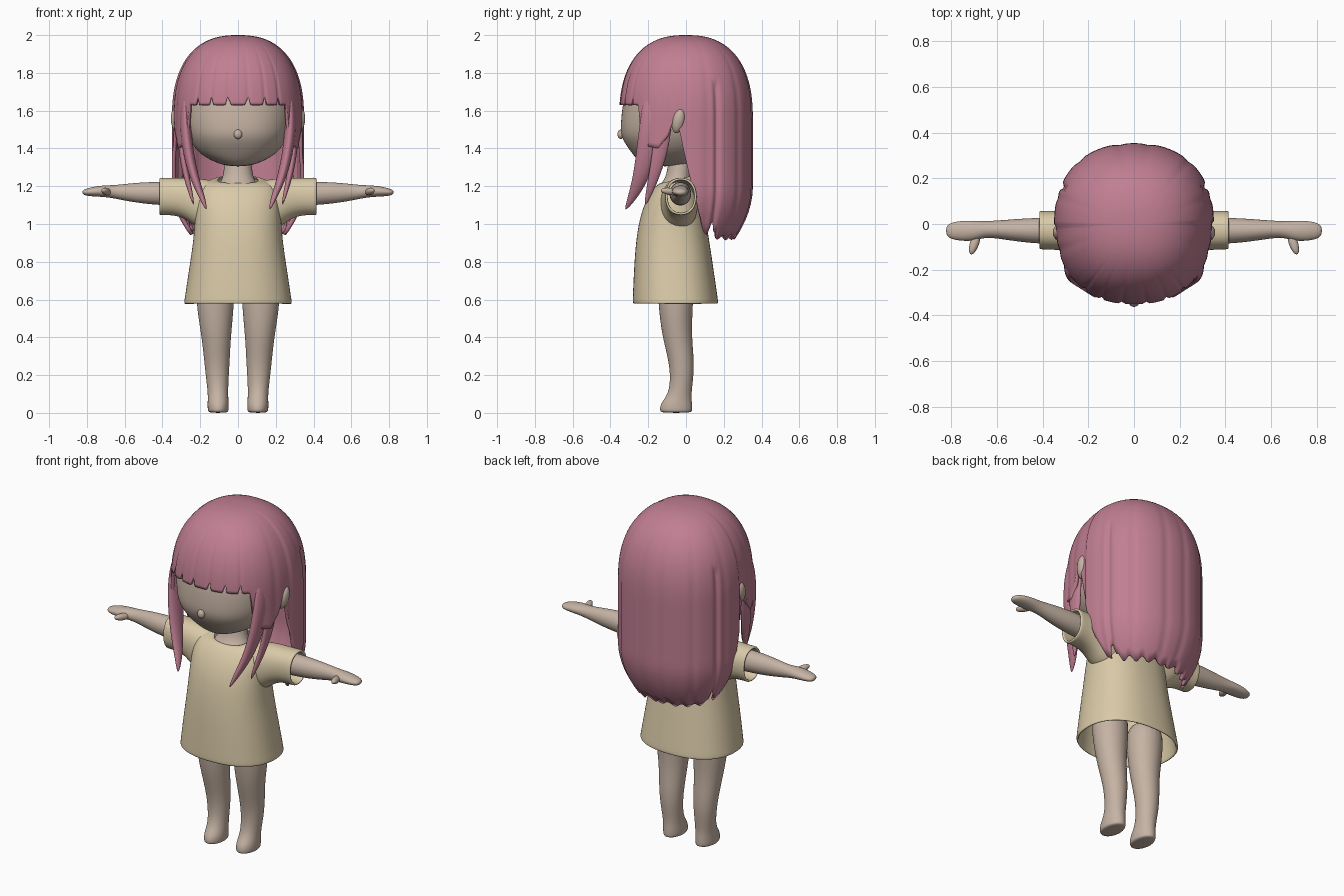
import bpy, bmesh, math
from mathutils import Matrix, Vector


def material(name, rgb):
    m = bpy.data.materials.new(name)
    m.diffuse_color = (*rgb, 1)
    return m


SKIN = material("skin", (0.56, 0.45, 0.37))
CLOTH = material("cream cloth", (0.70, 0.59, 0.39))
HAIR = material("pink hair", (0.53, 0.21, 0.29))


def finish(name, bm, mat, mirror=False, thick=0, subsurf=2):
    for f in bm.faces:
        f.smooth = True
    me = bpy.data.meshes.new(name)
    bm.to_mesh(me)
    bm.free()
    me.materials.append(mat)
    ob = bpy.data.objects.new(name, me)
    bpy.context.collection.objects.link(ob)
    if mirror:
        mod = ob.modifiers.new("mirror", 'MIRROR')
        mod.use_mirror_merge = False
    if thick:
        mod = ob.modifiers.new("thickness", 'SOLIDIFY')
        mod.thickness = thick
        mod.offset = -1
    if subsurf:
        mod = ob.modifiers.new("smooth", 'SUBSURF')
        mod.levels = mod.render_levels = subsurf
    return ob


def spow(v, e):
    return math.copysign(abs(v) ** e, v)


def loft(name, rings, mat, axis='z', n=24, power=2.0, caps=True, **kw):
    """Rings are (x, y, z, half width, half depth[, tilt]) along the z or x axis."""
    bm = bmesh.new()
    rows = []
    for x, y, z, a, b, *tilt in rings:
        row = []
        for k in range(n):
            t = 2 * math.pi * k / n
            u, v = a * spow(math.cos(t), 2 / power), b * spow(math.sin(t), 2 / power)
            if axis == 'z':
                p = (x + u, y + v, z + (tilt[0] * v if tilt else 0))
            else:
                p = (x, y + u, z + v)
            row.append(bm.verts.new(p))
        rows.append(row)
    for r, s in zip(rows, rows[1:]):
        for k in range(n):
            m = (k + 1) % n
            bm.faces.new((r[k], r[m], s[m], s[k]))
    if caps:
        bm.faces.new(rows[0][::-1])
        bm.faces.new(rows[-1])
    return finish(name, bm, mat, **kw)


def blob(name, loc, scale, mat, rot=(0, 0, 0), **kw):
    bm = bmesh.new()
    bmesh.ops.create_uvsphere(bm, u_segments=24, v_segments=16, radius=1)
    m = Matrix.LocRotScale(Vector(loc), None, None)
    for ang, ax in zip(rot, 'XYZ'):
        m = m @ Matrix.Rotation(math.radians(ang), 4, ax)
    bm.transform(m @ Matrix.Diagonal((*scale, 1)))
    return finish(name, bm, mat, subsurf=0, **kw)


def span(z, front, back, rx):
    return (0, (front + back) / 2, z, rx, (back - front) / 2)


# Head with tapered jaw and a small nose
loft("head", [span(1.305, -0.20, -0.02, 0.05), span(1.325, -0.245, 0.04, 0.12),
              span(1.37, -0.285, 0.10, 0.205), span(1.43, -0.328, 0.16, 0.25),
              span(1.48, -0.35, 0.2, 0.275), span(1.56, -0.346, 0.24, 0.295),
              span(1.66, -0.335, 0.26, 0.30), span(1.78, -0.29, 0.25, 0.27),
              span(1.90, -0.18, 0.16, 0.17)], SKIN, power=2.25)
blob("nose", (0, -0.345, 1.475), (0.022, 0.018, 0.025), SKIN)
loft("neck", [(0, -0.07, 1.16, 0.13, 0.10), (0, -0.055, 1.215, 0.10, 0.08),
              (0, -0.035, 1.25, 0.075, 0.065), (0, -0.03, 1.40, 0.07, 0.06)], SKIN)
blob("ear", (0.325, -0.04, 1.545), (0.03, 0.034, 0.066), SKIN, rot=(-12, 8, 0), mirror=True)

# Arms, hands and thumbs
loft("arm", [(0.20, -0.03, 1.155, 0.06, 0.065), (0.42, -0.03, 1.162, 0.06, 0.064),
             (0.55, -0.026, 1.166, 0.046, 0.053), (0.65, -0.022, 1.17, 0.034, 0.036),
             (0.70, -0.03, 1.174, 0.046, 0.032), (0.76, -0.03, 1.172, 0.045, 0.027),
             (0.805, -0.03, 1.168, 0.036, 0.019), (0.824, -0.03, 1.168, 0.018, 0.010)],
     SKIN, axis='x', n=16, mirror=True)
blob("thumb", (0.698, -0.082, 1.172), (0.02, 0.054, 0.019), SKIN, rot=(-8, 0, 18), mirror=True)

# Legs and feet
loft("leg", [(0.105, -0.052, 0.0, 0.05, 0.08), (0.105, -0.053, 0.012, 0.056, 0.087),
             (0.105, -0.052, 0.05, 0.057, 0.085), (0.106, -0.032, 0.10, 0.053, 0.06),
             (0.110, -0.020, 0.20, 0.062, 0.062), (0.112, -0.028, 0.30, 0.07, 0.07),
             (0.116, -0.050, 0.42, 0.08, 0.08), (0.121, -0.055, 0.58, 0.103, 0.093),
             (0.121, -0.055, 0.75, 0.10, 0.10)], SKIN, n=20, mirror=True)

# Loose dress body and short open sleeves
loft("dress", [span(0.578, -0.283, 0.172, 0.288), span(0.60, -0.283, 0.17, 0.284),
               span(0.75, -0.277, 0.148, 0.262), span(0.90, -0.267, 0.126, 0.238),
               span(1.03, -0.247, 0.104, 0.228), span(1.13, -0.212, 0.085, 0.225),
               span(1.195, -0.168, 0.068, 0.212), span(1.232, -0.138, 0.05, 0.16) + (0.15,),
               span(1.24, -0.125, 0.04, 0.105) + (0.28,)],
     CLOTH, n=32, power=2.3, caps=False, thick=0.014)
loft("sleeve", [(0.12, -0.04, 1.10, 0.10, 0.13), (0.21, -0.035, 1.105, 0.10, 0.138),
                (0.27, -0.03, 1.135, 0.092, 0.110), (0.34, -0.028, 1.146, 0.085, 0.099),
                (0.40, -0.027, 1.146, 0.085, 0.100), (0.416, -0.027, 1.146, 0.084, 0.100)],
     CLOTH, axis='x', power=2.2, caps=False, thick=0.014, mirror=True)

# Hair shell: a dome whose lower edge changes with the angle from the front
EDGE = [(0, 1.63), (47, 1.63), (51, 1.42), (68, 1.40), (76, 1.46), (81, 1.54), (86, 1.50),
        (92, 1.25), (99, 1.07), (106, 0.96), (111, 0.94), (115, 1.02), (118, 0.96),
        (126, 0.93), (145, 0.925), (180, 0.93)]


def edge_height(deg):
    for (a, za), (b, zb) in zip(EDGE, EDGE[1:]):
        if deg <= b:
            z = za + (zb - za) * (deg - a) / (b - a)
            break
    if deg < 46:   # notches between the fringe strands
        z += 0.05 * max(0, math.cos(math.radians((deg - 7) * 24))) ** 8
    elif deg > 120:   # ragged tips at the back
        z += 0.012 * math.sin(math.radians(deg * 22))
    return z


def hair_shell(cols=240, steps=44):
    bm = bmesh.new()
    top = bm.verts.new((0, 0, 2.0))
    rows = []
    for i in range(1, steps + 1):
        row = []
        for k in range(cols):
            t = 2 * math.pi * k / cols
            deg = math.degrees(min(t, 2 * math.pi - t))
            ze = edge_height(deg)
            z = 2.0 - (2.0 - ze) * (i / steps) ** 1.9
            f = 1.0
            if z > 1.55:
                f = (1 - ((z - 1.55) / 0.45) ** 2.45) ** (1 / 2.45)
            elif z < 1.2:
                f = 1 - 0.25 * ((1.2 - z) / 0.27) ** 2
            low = min(1, (2.0 - z) / 0.35)
            if deg < 46:
                f -= 0.018 * low * max(0, math.cos(math.radians((deg - 7) * 24))) ** 6
            else:
                f -= 0.012 * low * max(0, math.sin(math.radians(deg * 11))) ** 4
                f -= 0.04 * low * math.exp(-((deg - 115) / 2.5) ** 2) * (z < 1.75)
            s, c = math.sin(t), -math.cos(t)
            x = (0.342 if c < 0 else 0.35) * f * spow(s, 0.88)
            y = 0.354 * f * spow(c, 0.88)
            row.append(bm.verts.new((x, y, z)))
        rows.append(row)
    for k in range(cols):
        m = (k + 1) % cols
        bm.faces.new((top, rows[0][k], rows[0][m]))
        for r, q in zip(rows, rows[1:]):
            bm.faces.new((r[k], q[k], q[m], r[m]))
    return finish("hair_shell", bm, HAIR, thick=0.018, subsurf=0)


hair_shell()

# Long tapering locks in front of the ears
loft("front_lock", [(0.168, -0.32, 1.075, 0.004, 0.006), (0.19, -0.282, 1.14, 0.018, 0.028),
                    (0.235, -0.235, 1.25, 0.026, 0.046), (0.268, -0.20, 1.40, 0.03, 0.062),
                    (0.282, -0.175, 1.55, 0.032, 0.07), (0.272, -0.16, 1.70, 0.02, 0.06)],
     HAIR, n=16, mirror=True)
loft("side_lock", [(0.235, -0.215, 1.10, 0.004, 0.006), (0.255, -0.19, 1.18, 0.014, 0.022),
                   (0.285, -0.155, 1.30, 0.018, 0.036), (0.305, -0.125, 1.45, 0.018, 0.046),
                   (0.305, -0.115, 1.62, 0.014, 0.045)],
     HAIR, n=16, mirror=True)
